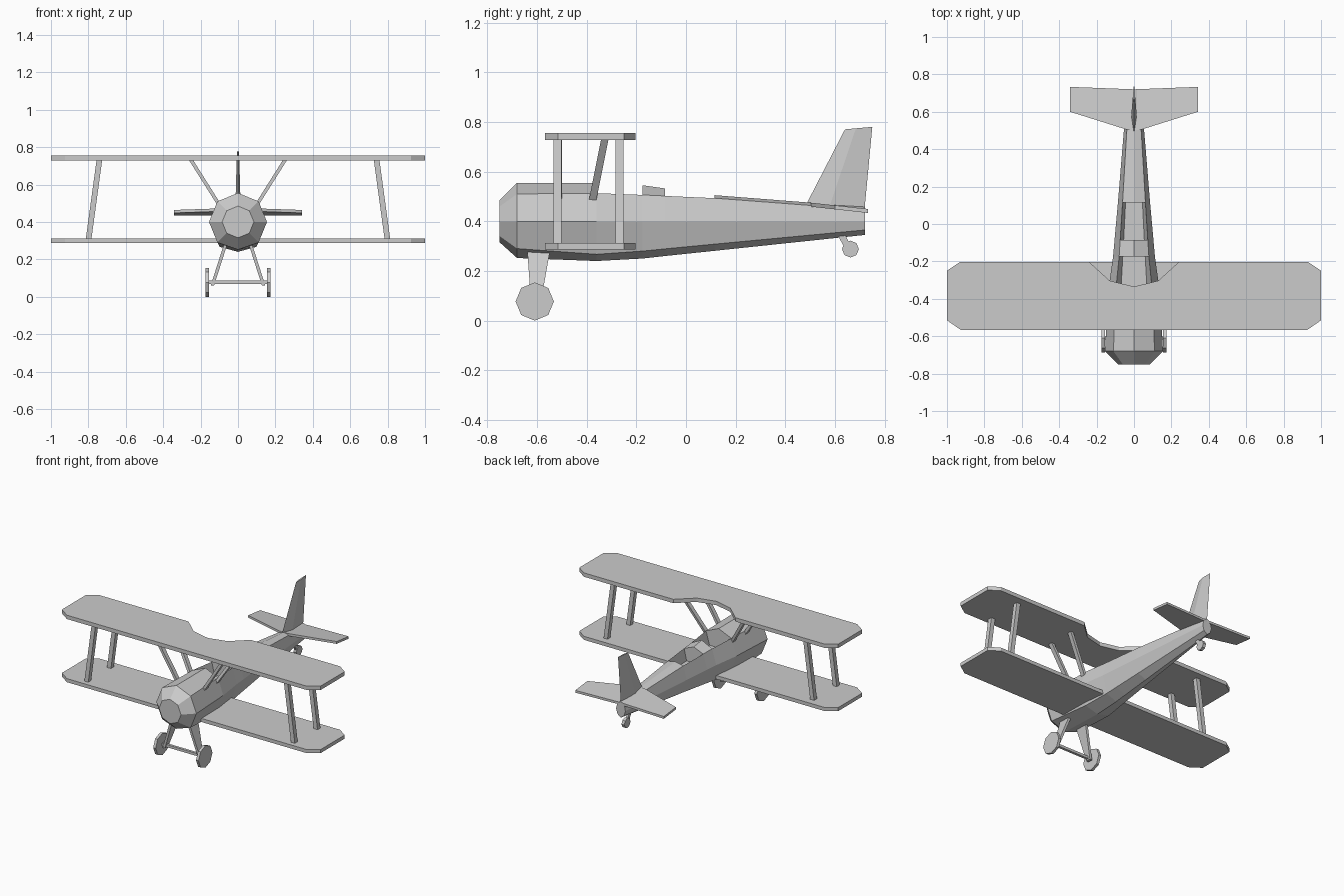
import bpy, bmesh
from math import sin, cos, pi

if "Cube" in bpy.data.objects:
    bpy.data.objects.remove(bpy.data.objects["Cube"])


def loft(name, loops, mirror=False):
    """Skin equal-length loops of points, cap both ends, optionally mirror over x."""
    bm = bmesh.new()
    rings = [[bm.verts.new(p) for p in loop] for loop in loops]
    n = len(rings[0])
    for a, b in zip(rings, rings[1:]):
        for i in range(n):
            j = (i + 1) % n
            bm.faces.new((a[i], a[j], b[j], b[i]))
    bm.faces.new(rings[0])
    bm.faces.new(rings[-1])
    bmesh.ops.remove_doubles(bm, verts=bm.verts, dist=0.0005)
    bmesh.ops.recalc_face_normals(bm, faces=bm.faces)
    mesh = bpy.data.meshes.new(name)
    bm.to_mesh(mesh)
    bm.free()
    obj = bpy.data.objects.new(name, mesh)
    bpy.context.collection.objects.link(obj)
    if mirror:
        obj.modifiers.new("mirror", 'MIRROR').use_mirror_merge = False
    return obj


def strut(name, bottom, top, wx, wy, wy_top=None, mirror=True):
    """Straight bar with level ends; wx, wy are full widths."""
    def section(p, d):
        return [(p[0] + sx * wx / 2, p[1] + sy * d / 2, p[2])
                for sx, sy in ((-1, -1), (1, -1), (1, 1), (-1, 1))]
    return loft(name, [section(bottom, wy), section(top, wy_top or wy)], mirror)


def slab(name, half, z0, z1):
    """Flat plate from a half outline, reflected to the other side."""
    outline = half + [(-x, y) for x, y in reversed(half) if x > 0]
    return loft(name, [[(x, y, z) for x, y in outline] for z in (z0, z1)])


def wheel(name, x0, x1, y, z, r, mirror=False):
    return loft(name, [[(x, y + r * sin(k * pi / 4), z + r * cos(k * pi / 4))
                        for k in range(8)] for x in (x0, x1)], mirror)


# Fuselage stations: y, half width, rail z, low z, bottom z, top half width, top z
stations = [
    (-0.75, 0.085, 0.46, 0.34, 0.315, 0, 0.485),
    (-0.68, 0.155, 0.51, 0.29, 0.252, 0, 0.555),
    (-0.36, 0.138, 0.513, 0.267, 0.24, 0, 0.555),
    (-0.36, 0.138, 0.513, 0.267, 0.24, 0.07, 0.42),     # front cockpit
    (-0.175, 0.112, 0.506, 0.28, 0.25, 0.06, 0.42),
    (-0.175, 0.112, 0.506, 0.28, 0.25, 0, 0.545),       # bridge between cockpits
    (-0.085, 0.104, 0.502, 0.289, 0.26, 0, 0.532),
    (-0.085, 0.104, 0.502, 0.289, 0.26, 0.055, 0.42),   # rear cockpit
    (0.115, 0.086, 0.493, 0.308, 0.281, 0.045, 0.42),
    (0.115, 0.086, 0.493, 0.308, 0.281, 0, 0.505),
    (0.72, 0.036, 0.447, 0.365, 0.345, 0, 0.458),
]
rings = []
for y, w, rail, low, bot, tw, tz in stations:
    d = 0.71 * w
    right = [(d, low), (w, 0.40), (d, rail), (tw, tz)]
    section = [(0, bot)] + right + [(-x, z) for x, z in reversed(right)]
    rings.append([(x, y, z) for x, z in section])
loft("fuselage", rings)

# Wings
tip = [(0.925, -0.567), (1.0, -0.515), (1.0, -0.25), (0.93, -0.203)]
slab("upper_wing", tip + [(0.24, -0.203), (0.13, -0.303), (0, -0.335)], 0.728, 0.755)
slab("lower_wing", tip, 0.287, 0.312)

# Struts between the wings and above the fuselage
for label, y in (("front", -0.518), ("rear", -0.268)):
    strut(label + "_wing_strut", (0.80, y, 0.30), (0.74, y, 0.74), 0.03, 0.032)
for label, y0, y1 in (("front", -0.515, -0.515), ("rear", -0.378, -0.325)):
    strut(label + "_centre_strut", (0.09, y0, 0.475), (0.257, y1, 0.74), 0.022, 0.03)

# Tail surfaces
tail = [(0, 0.50), (0.04, 0.505), (0.342, 0.60), (0.342, 0.733), (0, 0.72)]
tail += [(-x, y) for x, y in reversed(tail[1:4])]
loft("tailplane", [[(x, y, 0.475 - 0.11 * (y - 0.5) + dz) for x, y in tail]
                   for dz in (-0.016, 0)])


def fin_section(y0, z0, y1, z1, w):
    ym, zm = y0 + 0.4 * (y1 - y0), z0 + 0.4 * (z1 - z0)
    return [(0, y0, z0), (w, ym, zm), (0, y1, z1), (-w, ym, zm)]


loft("tail_fin", [fin_section(0.48, 0.46, 0.718, 0.44, 0.015),
                  fin_section(0.64, 0.77, 0.75, 0.78, 0.006)])

# Landing gear
strut("gear_leg", (0.137, -0.605, 0.06), (0.065, -0.593, 0.285), 0.018, 0.036, 0.092)
loft("axle", [[(x, -0.608 + dy, 0.077 + dz) for dy, dz in
               ((-0.009, -0.009), (0.009, -0.009), (0.009, 0.009), (-0.009, 0.009))]
              for x in (-0.165, 0.165)])
wheel("main_wheel", 0.156, 0.175, -0.609, 0.077, 0.077, True)

# Tail wheel
strut("tail_wheel_strut", (0, 0.652, 0.295), (0, 0.615, 0.365), 0.014, 0.03, mirror=False)
wheel("tail_wheel", -0.011, 0.011, 0.662, 0.288, 0.034)
